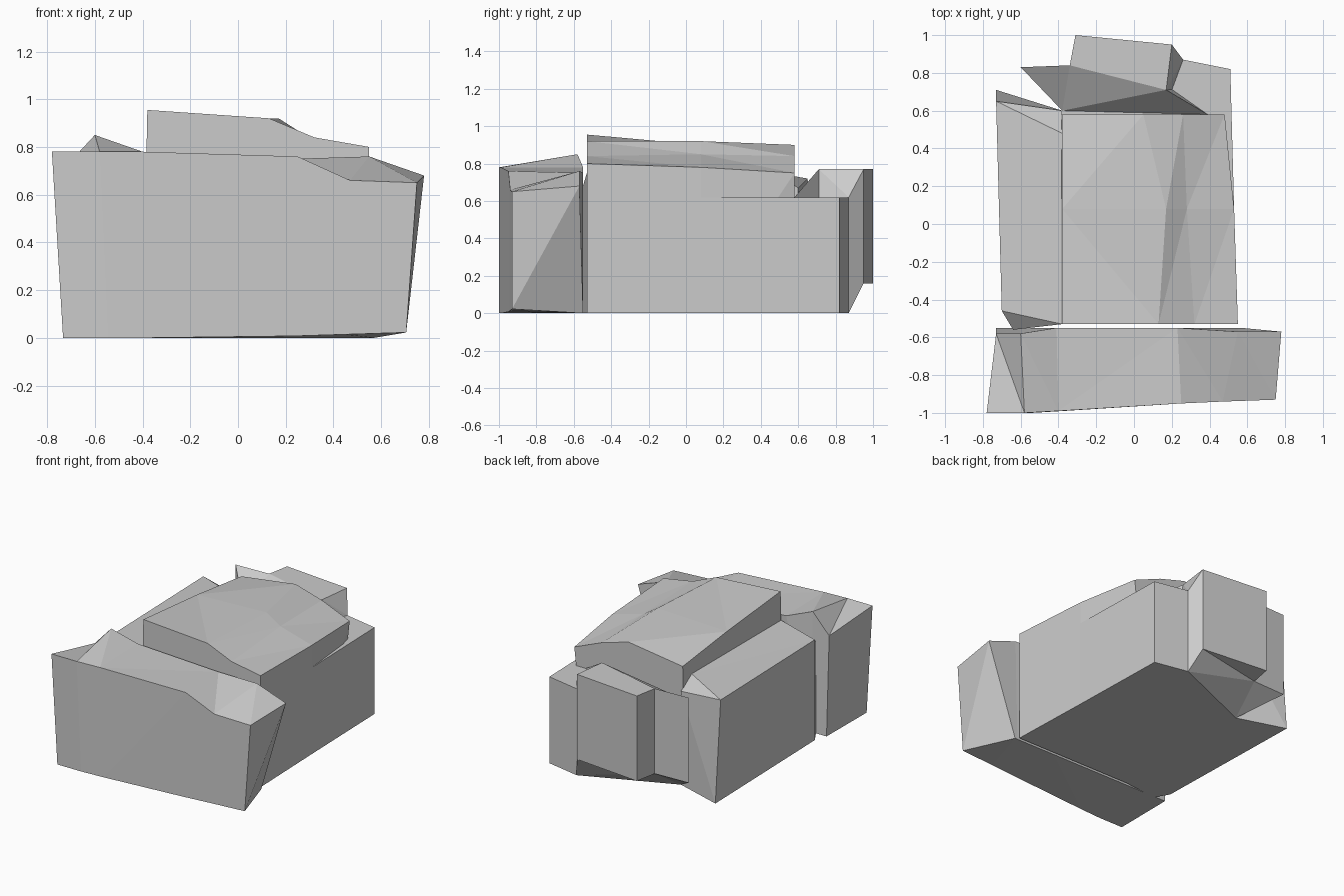
import bpy
import bmesh
from mathutils import Vector

# Remove the default object
default_cube = bpy.data.objects.get("Cube")
if default_cube:
    bpy.data.objects.remove(default_cube, do_unlink=True)

# One plain material for the whole building
plaster = bpy.data.materials.new("plain_grey")
plaster.use_nodes = True
grey = (0.6, 0.6, 0.6, 1)
plaster.diffuse_color = grey
shader = next(node for node in plaster.node_tree.nodes if node.type == 'BSDF_PRINCIPLED')
shader.inputs["Base Color"].default_value = grey


def loft(name, rings):
    """Join rings of equal length into a closed, flat shaded solid."""
    mesh_builder = bmesh.new()
    loops = [[mesh_builder.verts.new(point) for point in ring] for ring in rings]
    for lower, upper in zip(loops, loops[1:]):
        for index in range(len(lower)):
            previous = index - 1
            mesh_builder.faces.new((lower[previous], lower[index], upper[index], upper[previous]))
    mesh_builder.faces.new(loops[0])
    mesh_builder.faces.new(loops[-1])
    # Split the warped faces into flat triangles
    bmesh.ops.triangulate(mesh_builder, faces=mesh_builder.faces[:])
    bmesh.ops.recalc_face_normals(mesh_builder, faces=mesh_builder.faces[:])
    mesh = bpy.data.meshes.new(name)
    mesh_builder.to_mesh(mesh)
    mesh_builder.free()
    mesh.materials.append(plaster)
    building_part = bpy.data.objects.new(name, mesh)
    bpy.context.scene.collection.objects.link(building_part)
    return building_part


def at_height(outline, height):
    """Lift a flat outline to one height."""
    return [Vector((x, y, height)) for x, y in outline]


# Front block: front and back eave points, left to right
front_eaves = [
    ((-.78, -1, .78), (-.73, -.58, .71)),
    ((-.58, -1, .78), (-.6, -.58, .85)),
    ((-.4, -.99, .78), (-.41, -.55, .78)),
    ((.25, -.95, .76), (.23, -.55, .75)),
    ((.47, -.94, .66), (.55, -.57, .76)),
    ((.75, -.93, .65), (.78, -.57, .68)),
]
front_sections = []
for front, back in front_eaves:
    front_foot = (front[0] * .94, front[1], max(0, front[0] * .03))
    back_foot = (min(back[0], .57), -.55, 0)
    front_sections.append([front_foot, front, back, back_foot])
loft("front_block", front_sections)

# Main hall: roof profiles (x, z) at three depths, with the foot of the right wall
hall_profiles = [
    (-.53, .55, [(-.38, .955), (.13, .92), (.32, .84), (.55, .8)]),
    (.08, .53, [(-.38, .9), (.17, .92), (.28, .85), (.53, .78)]),
    (.58, .4, [(-.38, .84), (.05, .9), (.26, .84), (.48, .75)]),
]
hall_sections = []
for depth, right_foot, roof in hall_profiles:
    section = [(x, depth, z) for x, z in roof]
    section += [(right_foot, depth, 0), (-.4, depth, 0)]
    hall_sections.append(section)
loft("main_hall", hall_sections)

# Low wing along the rear right side
low_outline = [(.53, .08), (.51, .82), (.26, .87), (-.38, .6), (-.38, .08)]
loft("low_wing", [at_height(low_outline, height) for height in (0, .62)])

# Wing along the other side, with a gently sloping roof
side_outline = [(-.64, -.56), (-.7, -.46), (-.73, .71), (-.38, .6), (-.38, .48), (-.38, -.53)]
side_foot = at_height(side_outline, 0)
side_top = at_height(side_outline, .72)
side_top[0].z = .65
side_top[2].y = .65
side_top[3].z = .67
side_top[4].z = side_top[5].z = .75
loft("side_wing", [side_foot, side_top])

# Rear annex: overhanging block whose inner edge drops toward the hall
annex_outline = [(-.38, .6), (-.6, .83), (-.34, .84), (-.31, 1), (.2, .95), (.26, .87), (.39, .58)]
annex_foot = at_height(annex_outline, .16)
annex_top = at_height(annex_outline, .77)
for ring in (annex_foot, annex_top):
    base = ring is annex_foot
    for corner in (0, 5, 6):
        ring[corner].z = 0 if base else .62
# Ridge where the annex roof turns down
annex_top.insert(6, Vector((.17, .71, .77)))
annex_foot.insert(6, Vector((.33, .72, 0)))
loft("rear_annex", [annex_foot, annex_top])
